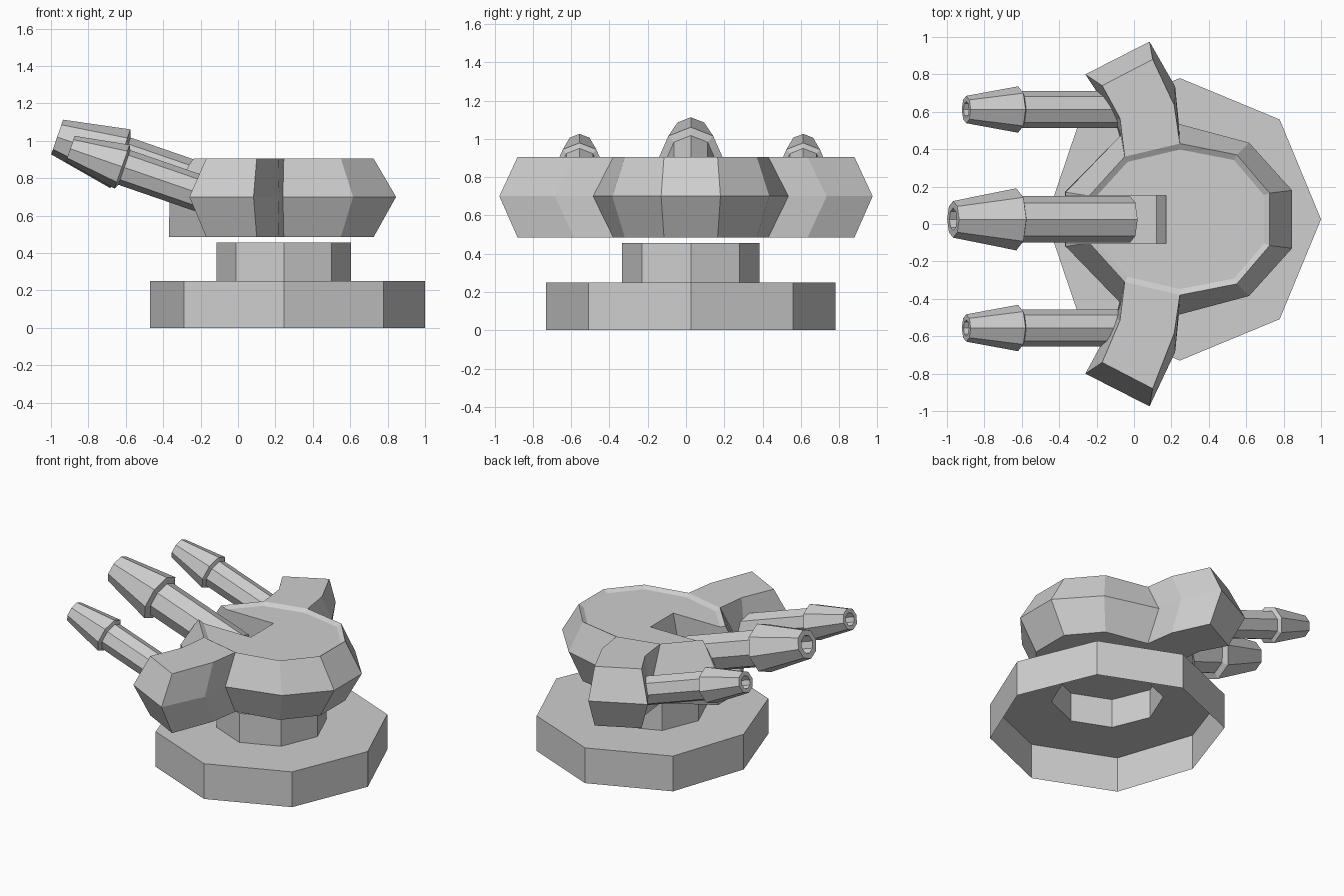
import bpy, bmesh, math
from mathutils import Vector

cube = bpy.data.objects.get("Cube")
if cube:
    bpy.data.objects.remove(cube, do_unlink=True)

grey = bpy.data.materials.new("light_grey")
grey.use_nodes = True
colour = (0.62, 0.62, 0.62, 1)
grey.diffuse_color = colour
grey.node_tree.nodes["Principled BSDF"].inputs["Base Color"].default_value = colour

CX, CY = 0.245, 0.025            # turning axis
LOW, MID, TOP = 0.485, 0.70, 0.905  # turret heights


def make(name, bm):
    bmesh.ops.recalc_face_normals(bm, faces=bm.faces[:])
    mesh = bpy.data.meshes.new(name)
    bm.to_mesh(mesh)
    bm.free()
    mesh.materials.append(grey)
    ob = bpy.data.objects.new(name, mesh)
    bpy.context.collection.objects.link(ob)
    return ob


def loft(bm, rings, cap_start=False, cap_end=False):
    loops = [[bm.verts.new(p) for p in ring] for ring in rings]
    n = len(loops[0])
    for a, b in zip(loops, loops[1:]):
        for i in range(n):
            j = (i + 1) % n
            bm.faces.new((a[i], a[j], b[j], b[i]))
    first = bm.faces.new(loops[0]) if cap_start else None
    last = bm.faces.new(loops[-1]) if cap_end else None
    return loops, first, last


def octagon(r, z):
    return [Vector((CX + r * math.cos(math.radians(45 * k)),
                    CY + r * math.sin(math.radians(45 * k)), z)) for k in range(8)]


# Pedestal: hollow wide base stepping up to a neck
rings = [octagon(0.755, 0), octagon(0.755, 0.25), octagon(0.36, 0.25), octagon(0.36, 0.455)]
for ring in rings[:2]:
    ring[4].x += 0.04
bm = bmesh.new()
loft(bm, rings, cap_end=True)
make("pedestal", bm)


# Turret body: half outlines mirrored across the centre line
def body_ring(half, z):
    side = [(x, CY + d, z) for x, d in half]
    return side + [(x, CY - d, z) for x, d in reversed(half)]


rim = [(-0.05, 0.335), (0.245, 0.405), (0.55, 0.345), (0.725, 0.14)]
waist = [(-0.365, 0.145), (-0.07, 0.45), (0.24, 0.51), (0.615, 0.41), (0.845, 0.155)]
bm = bmesh.new()
_, _, roof = loft(bm, [body_ring([(-0.37, 0.145)] + rim, LOW),
                       body_ring(waist, MID),
                       body_ring([(-0.24, 0.125)] + rim, TOP)], True, True)
bmesh.ops.recalc_face_normals(bm, faces=bm.faces[:])
bmesh.ops.inset_region(bm, faces=[roof], thickness=0.032, depth=-0.018)
body = make("turret_body", bm)

# Slot for the central gun, with a sloping back wall
bm = bmesh.new()
loft(bm, [[(-0.6, CY - 0.128, z), (x, CY - 0.128, z), (x, CY + 0.128, z), (-0.6, CY + 0.128, z)]
          for x, z in ((0.12, 0.63), (0.185, 0.95))], True, True)
cutter = make("slot_cutter", bm)
cutter.hide_render = True
cutter.hide_viewport = True
cutter.display_type = 'WIRE'
cut = body.modifiers.new("slot", 'BOOLEAN')
cut.operation = 'DIFFERENCE'
cut.solver = 'EXACT'
cut.object = cutter


# Side arms: six-sided sections from body to elbow to bevelled end
def arm(name, s):
    def section(yc, left_mid, left_top, right_top, right_mid):
        outline = [(left_top, LOW), (left_mid, MID), (left_top, TOP),
                   (right_top, TOP), (right_mid, MID), (right_top, LOW)]
        return [(x, yc + s * d, z) for (x, d), z in outline]

    bm = bmesh.new()
    loops, _, _ = loft(bm, [
        section(CY, waist[1], rim[0], rim[1], waist[2]),
        section(CY, (-0.10, 0.53), (-0.075, 0.54), (0.215, 0.61), (0.22, 0.71)),
        section(0, (-0.26, 0.80), (-0.17, 0.74), (0.10, 0.88), (0.083, 0.975))])
    a, b, c, d, e, f = loops[-1]
    bm.faces.new((a, b, e, f))
    bm.faces.new((b, c, d, e))
    make(name, bm)


# Guns: eight-sided turned profile with a bored muzzle and collar
def gun(name, y, tip, pitch, profile):
    back = Vector((math.cos(pitch), 0, -math.sin(pitch)))
    up = Vector((math.sin(pitch), 0, math.cos(pitch)))
    start = Vector((tip[0], y, tip[1]))
    rings = []
    for t, r in profile:
        ring = []
        for k in range(8):
            a = math.radians(45 * k)
            ring.append(start + back * t + up * r * math.cos(a)
                        + Vector((0, r * math.sin(a), 0)))
        rings.append(ring)
    bm = bmesh.new()
    loft(bm, rings, True, True)
    make(name, bm)


gun("center_gun", CY, (-0.967, 1.02), math.radians(19),
    [(0.12, 0.06), (0, 0.06), (0, 0.098), (0.357, 0.166), (0.372, 0.125), (1.0, 0.125)])
for side, s, y in (("left", 1, 0.612), ("right", -1, -0.556)):
    arm(side + "_arm", s)
    gun(side + "_gun", y, (-0.897, 0.957), math.radians(19),
        [(0.1, 0.044), (0, 0.044), (0, 0.073), (0.293, 0.124), (0.306, 0.098), (0.95, 0.098)])
